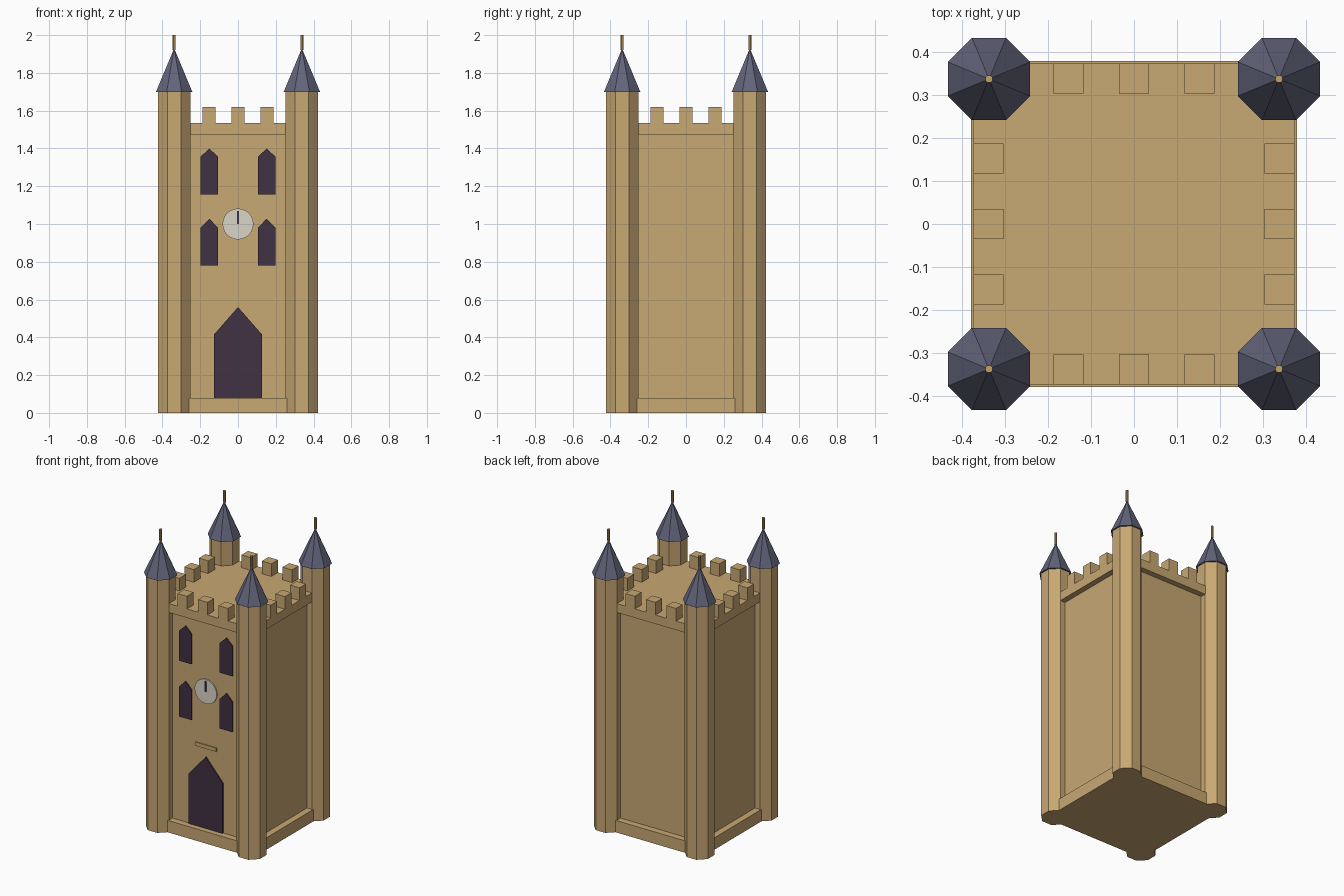
import bpy, bmesh, math
from mathutils import Matrix

cube = bpy.data.objects.get("Cube")
if cube:
    bpy.data.objects.remove(cube, do_unlink=True)


def material(name, rgb):
    """Flat material from sRGB bytes, stored as linear values."""
    lin = [((c / 255 + 0.055) / 1.055) ** 2.4 for c in rgb] + [1]
    m = bpy.data.materials.new(name)
    m.use_nodes = True
    m.diffuse_color = lin
    m.node_tree.nodes["Principled BSDF"].inputs["Base Color"].default_value = lin
    return m


STONE = material("sandstone", (200, 168, 115))
SLATE = material("blue_slate", (98, 100, 122))
DARK = material("dark_plum", (65, 49, 67))
DIAL = material("pale_dial", (218, 213, 199))
BRASS = material("brass", (198, 160, 100))


def finish(name, bm, mat):
    bmesh.ops.recalc_face_normals(bm, faces=bm.faces)
    me = bpy.data.meshes.new(name)
    bm.to_mesh(me)
    bm.free()
    me.materials.append(mat)
    ob = bpy.data.objects.new(name, me)
    bpy.context.collection.objects.link(ob)
    return ob


def box(name, x, y, z0, z1, w, d, mat=STONE):
    bm = bmesh.new()
    place = Matrix.Translation((x, y, (z0 + z1) / 2)) @ Matrix.Diagonal((w, d, z1 - z0, 1))
    bmesh.ops.create_cube(bm, size=1, matrix=place)
    return finish(name, bm, mat)


def prism(name, x, y, z0, z1, r0, r1, mat, sides=8):
    """Upright prism or cone with flat sides facing the axes."""
    bm = bmesh.new()
    place = Matrix.Translation((x, y, (z0 + z1) / 2)) @ Matrix.Rotation(math.pi / sides, 4, "Z")
    bmesh.ops.create_cone(bm, cap_ends=True, segments=sides, radius1=r0, radius2=r1,
                          depth=z1 - z0, matrix=place)
    return finish(name, bm, mat)


def plate(name, outline, y, mat, thick=0.008):
    """Thin front-facing plate from an x, z outline."""
    bm = bmesh.new()
    face = bm.faces.new([bm.verts.new((x, y, z)) for x, z in outline])
    ext = bmesh.ops.extrude_face_region(bm, geom=[face])["geom"]
    moved = [g for g in ext if isinstance(g, bmesh.types.BMVert)]
    bmesh.ops.translate(bm, verts=moved, vec=(0, -thick, 0))
    return finish(name, bm, mat)


def arch(name, x, half, z0, shoulder, peak):
    outline = [(x - half, z0), (x + half, z0), (x + half, shoulder),
               (x, peak), (x - half, shoulder)]
    plate(name, outline, -WALL, DARK)


WALL = 0.336

# Main body, plinth and cornice
box("tower_body", 0, 0, 0.04, 1.5, 2 * WALL, 2 * WALL)
box("plinth", 0, 0, 0, 0.08, 0.76, 0.76)
box("cornice", 0, 0, 1.475, 1.535, 0.748, 0.748)

# Battlements on all four sides
for i in (-1, 0, 1):
    for s in (-1, 1):
        box("merlon_x", i * 0.153, s * 0.339, 1.53, 1.62, 0.07, 0.07)
        box("merlon_y", s * 0.339, i * 0.153, 1.53, 1.62, 0.07, 0.07)

# Corner turrets with pointed roofs and finials
for sx in (-1, 1):
    for sy in (-1, 1):
        x, y = sx * 0.338, sy * 0.338
        prism("turret", x, y, 0, 1.7, 0.093, 0.093, STONE)
        prism("turret_roof", x, y, 1.7, 1.93, 0.104, 0, SLATE)
        prism("finial", x, y, 1.92, 2.0, 0.009, 0.009, BRASS)

# Door, sill above it and windows
arch("door", 0, 0.127, 0.08, 0.415, 0.56)
box("door_ledge", 0, -WALL, 0.615, 0.64, 0.155, 0.014)
for x in (-0.152, 0.152):
    arch("lower_window", x, 0.047, 0.78, 0.98, 1.028)
    arch("upper_window", x, 0.047, 1.155, 1.355, 1.4)

# Clock dial and hand
ring = [(0.082 * math.cos(a), 1 + 0.082 * math.sin(a))
        for a in (math.tau * k / 24 for k in range(24))]
plate("clock_dial", ring, -WALL, DIAL)
plate("clock_hand", [(-0.005, 1), (0.005, 1), (0.005, 1.07), (-0.005, 1.07)],
      -WALL - 0.008, DARK, 0.004)
